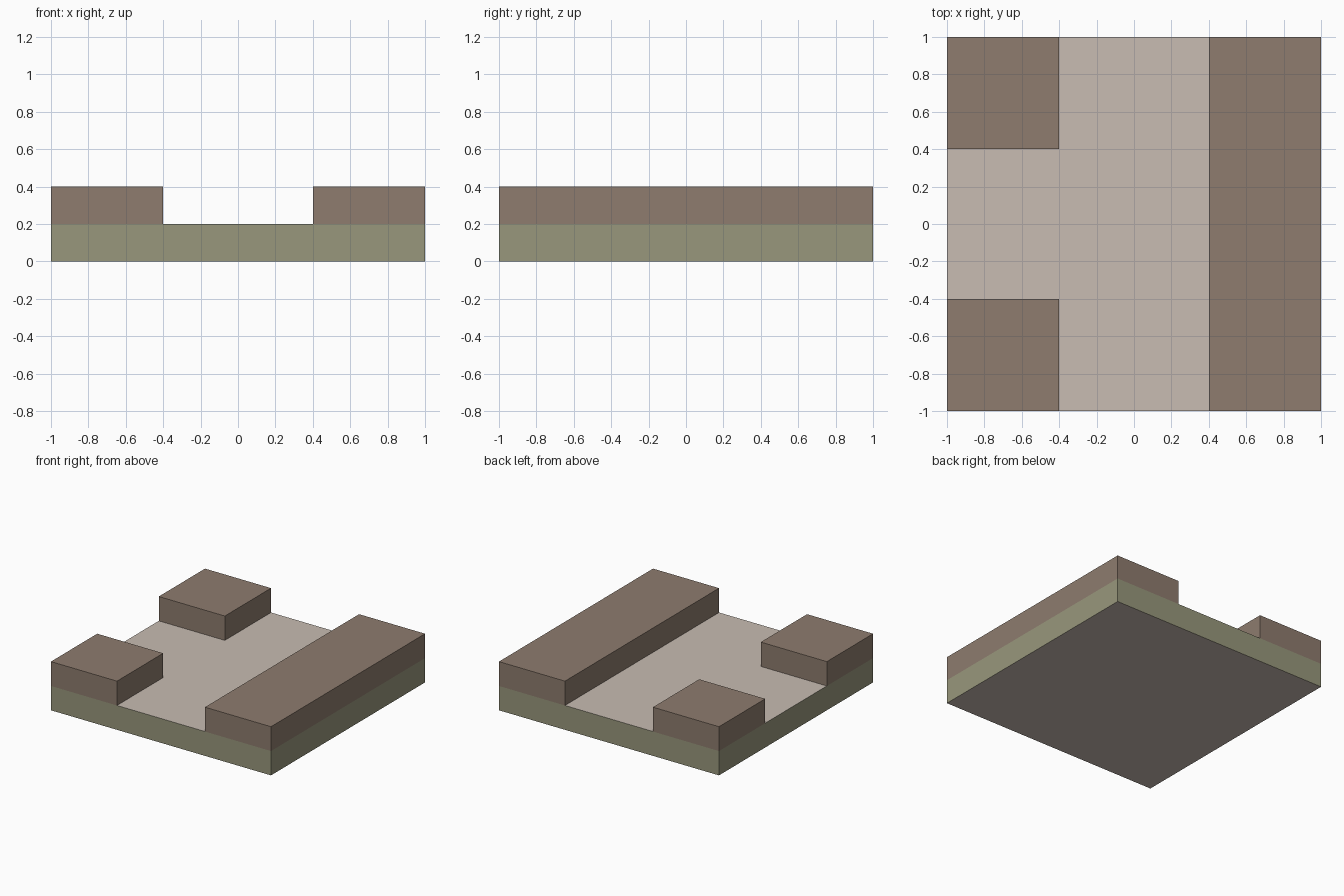
import bpy, bmesh

if "Cube" in bpy.data.objects:
    bpy.data.objects.remove(bpy.data.objects["Cube"])


def srgb(r, g, b):
    def lin(c):
        c /= 255
        return c / 12.92 if c <= 0.04045 else ((c + 0.055) / 1.055) ** 2.4
    return (lin(r), lin(g), lin(b), 1.0)


def material(name, rgb):
    m = bpy.data.materials.new(name)
    m.diffuse_color = srgb(*rgb)
    m.use_nodes = True
    m.node_tree.nodes["Principled BSDF"].inputs["Base Color"].default_value = m.diffuse_color
    return m


brown = material("brown_stone", (142, 124, 110))
green = material("moss_green", (152, 151, 124))
tan = material("pale_path", (200, 188, 178))


def box(name, lo, hi, mats, rule=None, open_bottom=False):
    """Axis-aligned box; rule(face) picks the material index."""
    bm = bmesh.new()
    bmesh.ops.create_cube(bm, size=1)
    for v in bm.verts:
        v.co = [lo[i] + (v.co[i] + 0.5) * (hi[i] - lo[i]) for i in range(3)]
    bm.normal_update()
    if open_bottom:
        bmesh.ops.delete(bm, geom=[f for f in bm.faces if f.normal.z < -0.5],
                         context='FACES')
    if rule:
        for f in bm.faces:
            f.material_index = rule(f)
    me = bpy.data.meshes.new(name)
    bm.to_mesh(me)
    bm.free()
    for m in mats:
        me.materials.append(m)
    ob = bpy.data.objects.new(name, me)
    bpy.context.collection.objects.link(ob)
    return ob


# Base slab: green sides, pale path on top and underside
box("base_slab", (-1, -1, 0), (1, 1, 0.2), [green, tan],
    rule=lambda f: 1 if abs(f.normal.z) > 0.5 else 0)

# Long wall on the right edge
box("long_wall", (0.4, -1, 0.2), (1, 1, 0.4), [brown], open_bottom=True)

# Two corner blocks on the left, leaving a T-shaped path
for name, y in (("front_corner_block", -1), ("back_corner_block", 0.4)):
    box(name, (-1, y, 0.2), (-0.4, y + 0.6, 0.4), [brown], open_bottom=True)
